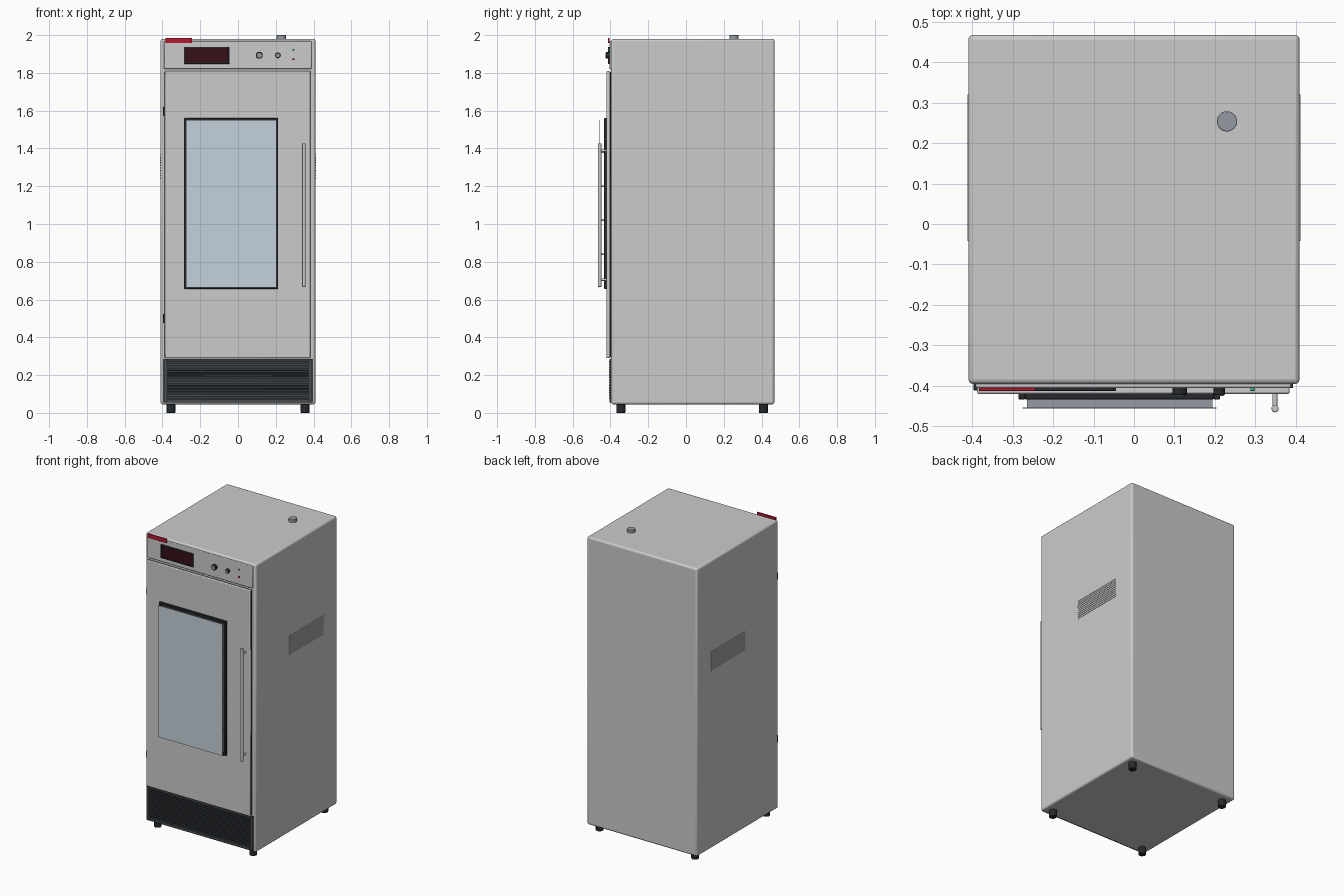
import bpy
from math import pi

if "Cube" in bpy.data.objects:
    bpy.data.objects.remove(bpy.data.objects["Cube"])


def material(name, rgb):
    m = bpy.data.materials.new(name)
    m.diffuse_color = (*rgb, 1)
    m.use_nodes = True
    m.node_tree.nodes["Principled BSDF"].inputs["Base Color"].default_value = m.diffuse_color
    return m


BLACK = material("black_plastic", (0.02, 0.022, 0.025))
DARK = material("dark_grille", (0.06, 0.07, 0.08))
GLASS = material("glass", (0.56, 0.64, 0.71))
RED = material("red_trim", (0.45, 0.01, 0.03))
SCREEN = material("dark_red_screen", (0.035, 0.005, 0.008))
GREEN = material("green_lamp", (0.02, 0.5, 0.2))
STEEL = material("steel", (0.3, 0.33, 0.36))
PANEL = material("light_panel", (0.55, 0.56, 0.57))


def finish(o, name, mat, bevel, segments):
    o.name = name
    if mat:
        o.data.materials.append(mat)
    if bevel:
        b = o.modifiers.new("bevel", 'BEVEL')
        b.width, b.segments, b.limit_method = bevel, segments, 'ANGLE'
    bpy.ops.object.shade_smooth_by_angle(angle=0.6)
    return o


def box(name, x, y, z, mat=None, bevel=0.0, segments=2):
    bpy.ops.mesh.primitive_cube_add(
        size=1, location=(sum(x) / 2, sum(y) / 2, sum(z) / 2))
    o = bpy.context.object
    o.scale = (x[1] - x[0], y[1] - y[0], z[1] - z[0])
    bpy.ops.object.transform_apply(location=False, rotation=False, scale=True)
    return finish(o, name, mat, bevel, segments)


def cylinder(name, r, depth, loc, axis='Z', mat=None, bevel=0.0):
    rot = (pi / 2, 0, 0) if axis == 'Y' else (0, 0, 0)
    bpy.ops.mesh.primitive_cylinder_add(
        vertices=32, radius=r, depth=depth, location=loc, rotation=rot)
    return finish(bpy.context.object, name, mat, bevel, 2)


def frame(name, x, y, z, w, mat, bevel=0.002):
    box(name + "_left", (x[0], x[0] + w), y, z, mat, bevel)
    box(name + "_right", (x[1] - w, x[1]), y, z, mat, bevel)
    inner = (x[0] + w, x[1] - w)
    box(name + "_bottom", inner, y, (z[0], z[0] + w), mat, bevel)
    box(name + "_top", inner, y, (z[1] - w, z[1]), mat, bevel)


# Cabinet, access port and feet
box("cabinet", (-0.41, 0.41), (-0.396, 0.468), (0.045, 1.98), bevel=0.012, segments=3)
cylinder("top_port", 0.025, 0.03, (0.23, 0.254, 1.985), mat=STEEL, bevel=0.002)
for x in (-0.355, 0.355):
    for y in (-0.345, 0.41):
        cylinder("foot", 0.024, 0.05, (x, y, 0.025), mat=BLACK, bevel=0.003)

# Door with hinges
box("door_gasket", (-0.385, 0.38), (-0.404, -0.39), (0.295, 1.805), BLACK)
box("door", (-0.388, 0.385), (-0.421, -0.402), (0.29, 1.81), bevel=0.005)
for z in (0.5, 1.595):
    box("hinge", (-0.397, -0.385), (-0.412, -0.39), (z - 0.024, z + 0.024), BLACK, 0.002)

# Window: dark frame, shelves behind, raised glass
WX, WZ = (-0.286, 0.213), (0.657, 1.56)
frame("window_frame", WX, (-0.434, -0.418), WZ, 0.016, BLACK)
box("window_backing", (-0.271, 0.198), (-0.424, -0.42), (0.672, 1.545), DARK)
for z in (0.84, 1.02, 1.2, 1.38):
    box("shelf", (-0.265, 0.194), (-0.454, -0.423), (z - 0.003, z + 0.003), STEEL)
box("window_glass", (-0.276, 0.204), (-0.457, -0.454), (0.665, 1.55), GLASS)

# Door handle
cylinder("handle_bar", 0.009, 0.76, (0.349, -0.457, 1.047), bevel=0.002)
for z in (0.705, 1.389):
    cylinder("handle_standoff", 0.006, 0.04, (0.349, -0.437, z), 'Y')

# Control panel
box("control_panel", (-0.392, 0.389), (-0.406, -0.39), (1.82, 1.968), PANEL, 0.004)
frame("display_frame", (-0.287, -0.045), (-0.413, -0.404), (1.848, 1.938), 0.007, BLACK, 0.001)
box("display", (-0.281, -0.051), (-0.41, -0.404), (1.854, 1.932), SCREEN)
box("red_trim", (-0.384, -0.244), (-0.413, -0.405), (1.958, 1.986), RED, 0.001)
for x, r in ((0.113, 0.018), (0.211, 0.014)):
    cylinder("knob", r, 0.019, (x, -0.414, 1.893), 'Y', BLACK, 0.002)
    cylinder("knob_cap", r * 0.72, 0.003, (x, -0.424, 1.893), 'Y', STEEL)
for z, mat in ((1.922, GREEN), (1.873, RED)):
    cylinder("lamp", 0.005, 0.01, (0.293, -0.408, z), 'Y', mat, 0.001)

# Lower ventilation grille
box("grille_panel", (-0.394, 0.394), (-0.401, -0.39), (0.055, 0.286), BLACK, 0.002)
frame("grille_frame", (-0.394, 0.394), (-0.406, -0.398), (0.055, 0.286), 0.018, DARK)
for i in range(15):
    z = 0.078 + i * 0.0137
    box("grille_slat", (-0.374, 0.374), (-0.408, -0.4), (z - 0.003, z + 0.004), DARK, 0.001, 1)

# Side vents
for s in (-1, 1):
    for i in range(10):
        z = 1.243 + i * 0.0135
        box("side_vent_slat", tuple(sorted((s * 0.406, s * 0.4125))), (-0.042, 0.32),
            (z - 0.003, z + 0.003))
